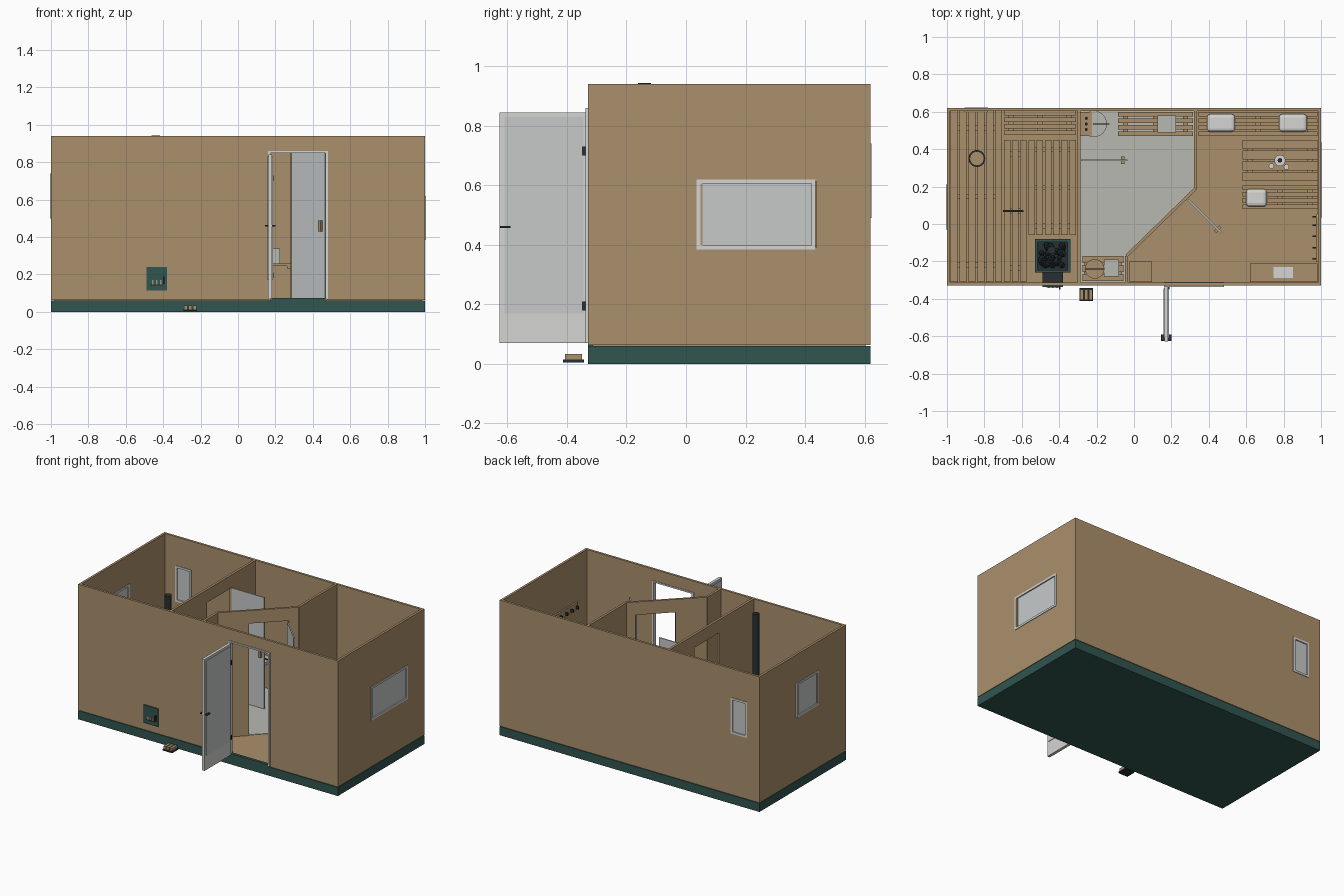
import bpy, bmesh, math, random
from mathutils import Matrix, Vector

if "Cube" in bpy.data.objects:
    bpy.data.objects.remove(bpy.data.objects["Cube"])
random.seed(4)


def material(name, r, g, b):
    m = bpy.data.materials.new(name)
    m.use_nodes = True
    m.diffuse_color = (r, g, b, 1)
    m.node_tree.nodes["Principled BSDF"].inputs["Base Color"].default_value = (r, g, b, 1)
    return m


WOOD = material("pale timber", .41, .28, .15)
TEAL = material("dark teal", .03, .09, .08)
WHITE = material("white paint", .66, .66, .65)
GLASS = material("grey glass", .57, .59, .59)
TILE = material("grey tile", .48, .48, .45)
DARK = material("dark iron", .02, .028, .032)


def finish(name, bm, mat, smooth=False):
    mesh = bpy.data.meshes.new(name)
    bmesh.ops.recalc_face_normals(bm, faces=bm.faces)
    bm.to_mesh(mesh)
    bm.free()
    mesh.materials.append(mat)
    ob = bpy.data.objects.new(name, mesh)
    bpy.context.scene.collection.objects.link(ob)
    if smooth:
        bpy.ops.object.select_all(action='DESELECT')
        ob.select_set(True)
        bpy.context.view_layer.objects.active = ob
        bpy.ops.object.shade_smooth_by_angle(angle=math.radians(40))
    return ob


def boxes(name, mat, *bounds):
    """One object from boxes given as x0, x1, y0, y1, z0, z1."""
    bm = bmesh.new()
    for x0, x1, y0, y1, z0, z1 in bounds:
        mid = Vector((x0 + x1, y0 + y1, z0 + z1)) / 2
        size = Matrix.Diagonal((x1 - x0, y1 - y0, z1 - z0, 1))
        bmesh.ops.create_cube(bm, size=1, matrix=Matrix.Translation(mid) @ size)
    return finish(name, bm, mat)


def cylinder(name, mat, x, y, z0, z1, r0, r1=None, sides=24):
    bm = bmesh.new()
    bmesh.ops.create_cone(bm, cap_ends=True, segments=sides, radius1=r0, radius2=r1 or r0,
                          depth=z1 - z0, matrix=Matrix.Translation((x, y, (z0 + z1) / 2)))
    return finish(name, bm, mat, True)


def place(ob, x, y, angle):
    ob.matrix_world = Matrix.Translation((x, y, 0)) @ Matrix.Rotation(angle, 4, 'Z')


def wall(name, start, end, holes=(), thick=.016):
    """Upright panel with rectangular openings u0, u1, z0, z1."""
    run = Vector(end) - Vector(start)
    us = sorted({0, run.length, *[h[i] for h in holes for i in (0, 1)]})
    zs = sorted({BASE, TOP, *[h[i] for h in holes for i in (2, 3)]})
    bm = bmesh.new()
    for u0, u1 in zip(us, us[1:]):
        for z0, z1 in zip(zs, zs[1:]):
            u, z = (u0 + u1) / 2, (z0 + z1) / 2
            if not any(h[0] < u < h[1] and h[2] < z < h[3] for h in holes):
                bm.faces.new([bm.verts.new((a, 0, b)) for a, b in
                              ((u0, z0), (u1, z0), (u1, z1), (u0, z1))])
    bmesh.ops.remove_doubles(bm, verts=bm.verts, dist=.0001)
    ob = finish(name, bm, WOOD)
    mod = ob.modifiers.new("thickness", 'SOLIDIFY')
    mod.thickness, mod.offset = thick, 0
    place(ob, *start, math.atan2(run.y, run.x))


def window(name, x, y, angle, width, z0, z1):
    """Pane and surround, centred on a wall."""
    w, t, d = width / 2, .014, .012
    parts = [boxes(name + "_frame", WHITE, (-w, -w + t, -d, d, z0, z1), (w - t, w, -d, d, z0, z1),
                   (-w + t, w - t, -d, d, z0, z0 + t), (-w + t, w - t, -d, d, z1 - t, z1)),
             boxes(name + "_pane", GLASS, (-w + t, w - t, -.004, .004, z0 + t, z1 - t))]
    for p in parts:
        place(p, x, y, angle)


def slats(name, x0, x1, y0, y1, top, count, along='x', legs=True):
    """Slatted surface with bearers and end legs."""
    t, gap = .014, .009
    parts = []
    span = (y1 - y0) if along == 'x' else (x1 - x0)
    step = (span + gap) / count
    for i in range(count):
        a, b = i * step, (i + 1) * step - gap
        parts.append((x0, x1, y0 + a, y0 + b, top - t, top) if along == 'x'
                     else (x0 + a, x0 + b, y0, y1, top - t, top))
    for f in (.1, .5, .9):
        if along == 'x':
            c = x0 + f * (x1 - x0)
            parts.append((c - t, c + t, y0, y1, top - 2 * t, top - t))
        else:
            c = y0 + f * (y1 - y0)
            parts.append((x0, x1, c - t, c + t, top - 2 * t, top - t))
    if legs:
        for x in (x0, x1 - t):
            for y in (y0, y1 - t):
                parts.append((x, x + t, y, y + t, FLOOR, top - t))
    boxes(name, WOOD, *parts)


def floor_plate(name, mat, outline, z0, z1):
    bm = bmesh.new()
    face = bm.faces.new([bm.verts.new((x, y, z0)) for x, y in outline])
    up = bmesh.ops.extrude_face_region(bm, geom=[face])
    bmesh.ops.translate(bm, vec=(0, 0, z1 - z0),
                        verts=[v for v in up["geom"] if isinstance(v, bmesh.types.BMVert)])
    finish(name, bm, mat)


FRONT, BACK, BASE, TOP, FLOOR = -.33, .62, .064, .94, .07
F, B, S = FRONT + .008, BACK - .008, .992
DOOR_TOP = .85

# Plinth and floors
boxes("plinth", TEAL, (-1, 1, FRONT, BACK, 0, .06))
boxes("timber_floor", WOOD, (-.985, .985, F + .008, B - .008, .06, FLOOR))
floor_plate("tiled_floor", TILE, [(-.29, F), (-.04, F), (-.04, -.17), (.33, .19), (.33, B), (-.29, B)],
            FLOOR, FLOOR + .003)

# Outer walls and partitions
wall("front_wall", (-1, F), (1, F), [(1.165, 1.475, BASE, DOOR_TOP)])
wall("back_wall", (-1, B), (1, B), [(.1, .22, .49, .74)])
wall("right_wall", (S, F + .008), (S, B - .008), [(.37, .75, .39, .615)])
wall("left_wall", (-S, F + .008), (-S, B - .008), [(.30, .53, .5, .74)])
wall("steam_room_partition", (-.295, F), (-.295, B), [(.39, .66, FLOOR, DOOR_TOP)])
wall("straight_partition", (.33, .19), (.33, B))
wall("short_partition", (-.04, F), (-.04, -.17))
wall("diagonal_partition", (-.04, -.17), (.33, .19), [(.2, .455, FLOOR, DOOR_TOP)])

# Windows
window("right_window", S, .235, math.pi / 2, .4, .385, .62)
window("left_window", -S, .09, math.pi / 2, .24, .5, .74)
window("back_window", -.843, B, 0, .125, .49, .74)

# Entrance surround and open door
boxes("entrance_frame", WHITE, (.16, .175, -.337, -.31, FLOOR, .86), (.468, .48, -.337, -.31, FLOOR, .86),
      (.175, .468, -.337, -.31, DOOR_TOP, .86))
boxes("threshold", TEAL, (.175, .468, FRONT, -.31, .06, .075))
boxes("entrance_door", WHITE, (.162, .182, -.627, -.337, FLOOR, .845))
boxes("entrance_door_panels", GLASS, (.158, .162, -.61, -.345, .17, .83), (.182, .186, -.61, -.345, .17, .83))
boxes("entrance_handle", DARK, (.145, .2, -.625, -.59, .457, .464))
boxes("entrance_hinges", DARK, (.183, .19, -.35, -.335, .18, .21), (.183, .19, -.35, -.335, .7, .73))

# Inner glass doors, each with handles
for name, x, y, angle in (("steam_room_door", -.284, .34, 0), ("diagonal_door", .29, .13, -math.pi / 4)):
    place(boxes(name, GLASS, (0, .25, -.004, .004, .075, DOOR_TOP)), x, y, angle)
    place(boxes(name + "_handle", WOOD, (.215, .232, -.02, .02, .43, .49)), x, y, angle)

# Steam room benches and floor grating
slats("upper_bench", -.98, -.705, -.31, .605, .36, 6, 'y')
slats("end_bench", -.695, -.31, .475, .605, .36, 4)
slats("lower_bench", -.695, -.575, -.31, .45, .21, 3, 'y')
slats("floor_grating", -.565, -.31, -.06, .45, .1, 6, 'y', False)

# Wood stove, hot stones, chimney and fire door in the front wall
boxes("stove_body", DARK, (-.52, -.35, -.25, -.09, FLOOR, .29), (-.49, -.38, -.32, -.25, .1, .25))
boxes("stove_rim", TEAL, (-.53, -.515, -.26, -.08, FLOOR, .33), (-.355, -.34, -.26, -.08, FLOOR, .33),
      (-.515, -.355, -.26, -.245, FLOOR, .33), (-.515, -.355, -.095, -.08, FLOOR, .33))
stones = bmesh.new()
for i in range(40):
    at = (random.uniform(-.5, -.37), random.uniform(-.23, -.11), random.uniform(.29, .325))
    bmesh.ops.create_icosphere(stones, subdivisions=1, radius=random.uniform(.012, .02),
                               matrix=Matrix.Translation(at))
finish("stove_stones", stones, DARK)
cylinder("chimney", DARK, -.44, -.14, .28, .943, .022)
boxes("fire_door", TEAL, (-.49, -.38, -.338, FRONT, .115, .24))
boxes("fire_door_window", DARK, (-.468, -.402, -.34, -.338, .14, .146), (-.4, -.392, -.35, -.338, .15, .19))
boxes("fire_door_logs", WOOD, *[(x, x + .008, -.341, -.338, .146, .17) for x in (-.46, -.438, -.418)])

# Buckets and ladle
cylinder("steam_bucket", DARK, -.84, .35, .36, .43, .035, .045)
cylinder("steam_bucket_water", WOOD, -.84, .35, .43, .433, .036)
boxes("ladle", DARK, (-.7, -.59, .065, .075, .215, .222))
cylinder("wash_bucket", WOOD, -.21, -.24, .26, .33, .042, .052)
boxes("wash_bucket_handle", DARK, (-.26, -.16, -.243, -.237, .335, .34))

# Washroom
slats("wash_bench", -.275, -.055, -.305, -.17, .26, 3)
boxes("wash_basin", TILE, (-.16, -.08, -.28, -.19, .26, .3))
slats("changing_bench", -.085, .315, .47, .6, .26, 4)
boxes("storage_box", TILE, (.125, .225, .49, .58, .26, .34))
boxes("shower_panel", WOOD, (-.285, -.225, .47, .6, FLOOR, .3))
cylinder("shower_tray", TILE, -.215, .535, .28, .3, .07)
boxes("shower_tap", DARK, (-.22, -.13, .532, .538, .31, .317))
for y in (.505, .535, .565):
    cylinder("tap_knob", DARK, -.255, y, .3, .31, .008, sides=12)

# Lounge seating with cushions, table and lamp
slats("back_seat", .345, .98, .47, .6, .25, 4)
slats("front_seat", .58, .98, .08, .205, .25, 4)
slats("table", .58, .98, .23, .45, .4, 4)
for x, y, w in ((.465, .54, .15), (.85, .54, .15), (.655, .14, .11)):
    cushion = boxes("cushion", WHITE, (x - w / 2, x + w / 2, y - .047, y + .047, .25, .29))
    bevel = cushion.modifiers.new("soft edges", 'BEVEL')
    bevel.width, bevel.segments = .018, 3
cylinder("lamp_foot", WHITE, .78, .34, .4, .41, .03)
cylinder("lamp_stem", DARK, .78, .34, .41, .47, .012)
for x, y in ((.735, .31), (.815, .305)):
    cylinder("cup", WHITE, x, y, .4, .425, .012, .015, 12)

# Lounge cabinet with basin, shelf and coat rack
boxes("cabinet", WOOD, (.62, .98, -.31, -.21, FLOOR, .32))
boxes("cabinet_basin", WHITE, (.745, .85, -.29, -.23, .32, .327))
boxes("shoe_shelf", WOOD, (-.025, .095, -.31, -.2, FLOOR, .16))
boxes("coat_rack", WOOD, (.973, .984, -.2, .05, .57, .62))
boxes("coat_hooks", DARK, *[(.955, .973, y, y + .008, .58, .6) for y in (-.19, -.13, -.07, -.01, .035)])

# Boot scraper step outside
boxes("step_base", DARK, (-.292, -.218, -.413, -.343, .004, .014))
boxes("step_blocks", WOOD, *[(x, x + .018, -.407, -.35, .014, .034) for x in (-.288, -.264, -.24)])
